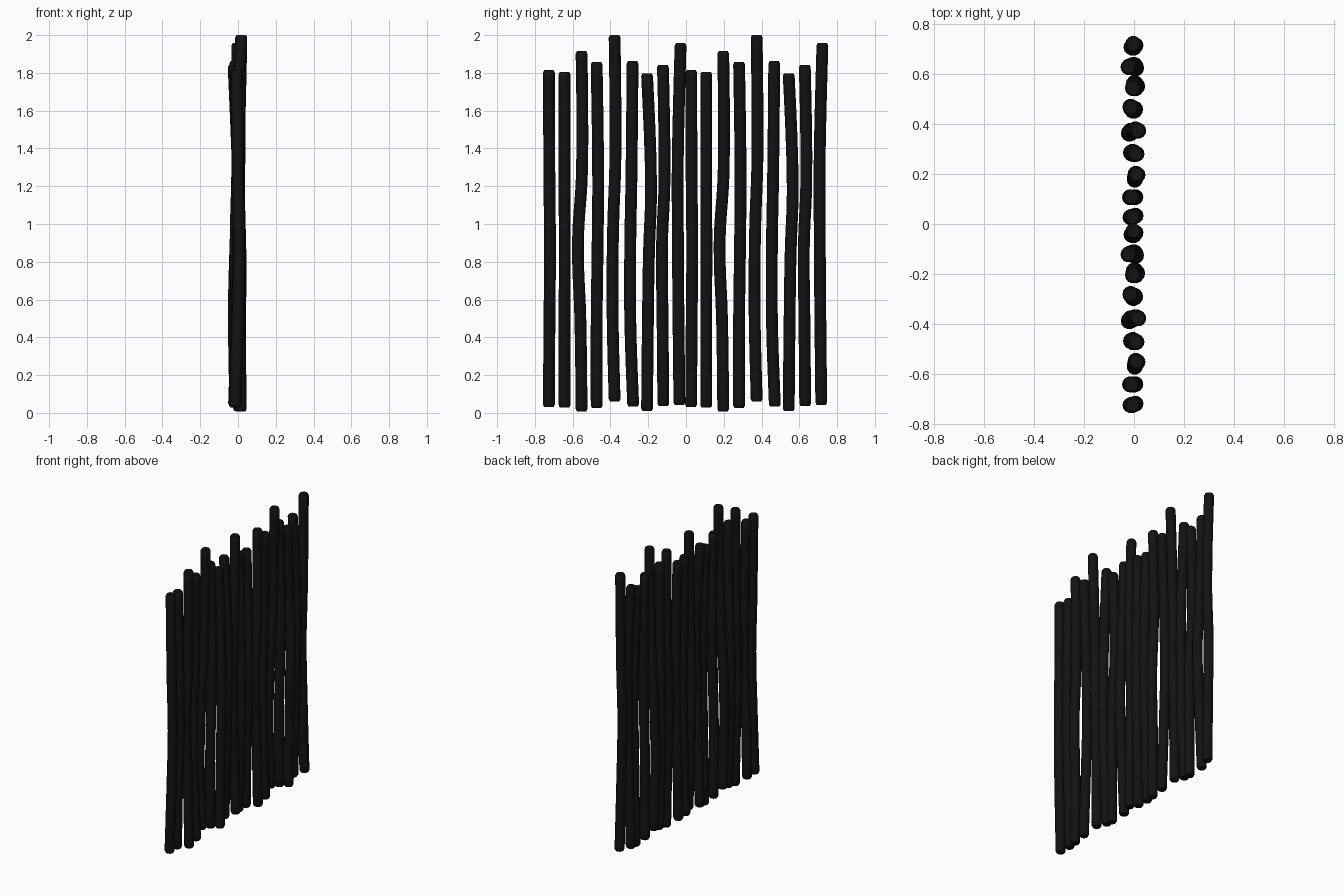
import bpy

if "Cube" in bpy.data.objects:
    bpy.data.objects.remove(bpy.data.objects["Cube"])

# Dark charred wood
mat = bpy.data.materials.new("dark_wood")
mat.diffuse_color = (0.006, 0.006, 0.006, 1)
mat.use_nodes = True
mat.node_tree.nodes["Principled BSDF"].inputs["Base Color"].default_value = mat.diffuse_color

RADIUS = 0.032
LEVELS = (0.0, 0.25, 0.47, 0.66, 1.0)      # fraction of height at each bend

# Nine pole shapes: bottom z, top z, sideways bends (y), depth bends (x), in 1/1000
SHAPES = [
    (0.030, 1.815, (0, 3, 6, 3, 0),       (-14, -2, 6, 0, -6)),
    (0.028, 1.805, (0, 0, 1, 0, 0),       (-16, -8, 5, 2, -10)),
    (0.008, 1.915, (0, -6, -19, 2, 0),    (14, 8, 3, 6, 10)),
    (0.026, 1.858, (0, 0, 5, 8, 0),       (10, -6, -12, -4, 6)),
    (0.060, 2.000, (0, -11, -8, 4, 0),    (-14, -21, -10, 2, 17)),
    (0.033, 1.862, (3, -12, -12, -6, 0),  (-14, -6, 2, 4, -14)),
    (0.010, 1.797, (0, 4, 10, 21, 0),     (6, 10, 12, 2, -4)),
    (0.036, 1.842, (2, -2, -5, 8, 0),     (-20, -4, 8, 2, -22)),
    (0.042, 1.957, (-4, -9, -12, -13, 2), (6, -4, -10, 0, -3)),
]
# Where each pole stands; the nine shapes are used twice
POSITIONS = [-0.726, -0.643, -0.553, -0.473, -0.378, -0.283, -0.206, -0.122, -0.031,
             0.027, 0.107, 0.197, 0.281, 0.374, 0.467, 0.544, 0.629, 0.720]


def make_pole(index, y):
    z0, z1, bend_y, bend_x = SHAPES[index % 9]
    pts = []
    for f, by, bx in zip(LEVELS, bend_y, bend_x):
        pts.append((bx / 1000, y + by / 1000, z0 + f * (z1 - z0), 1.0))
    # narrowed rims at both ends give softly rounded tips
    b, t = pts[0], pts[-1]
    pts[0] = (b[0], b[1], b[2] + 0.014, 1.0)
    pts[-1] = (t[0], t[1], t[2] - 0.014, 1.0)
    pts = [(b[0], b[1], b[2], 0.8)] + pts + [(t[0], t[1], t[2], 0.8)]

    curve = bpy.data.curves.new(f"pole_{index + 1}", 'CURVE')
    curve.dimensions = '3D'
    curve.bevel_depth = RADIUS
    curve.bevel_resolution = 5
    curve.resolution_u = 5
    curve.use_fill_caps = True
    spline = curve.splines.new('BEZIER')
    spline.bezier_points.add(len(pts) - 1)
    for p, (px, py, pz, r) in zip(spline.bezier_points, pts):
        p.co = (px, py, pz)
        p.radius = r
        p.handle_left_type = p.handle_right_type = 'AUTO'
    obj = bpy.data.objects.new(f"pole_{index + 1}", curve)
    bpy.context.collection.objects.link(obj)
    curve.materials.append(mat)
    return obj


poles = [make_pole(i, y) for i, y in enumerate(POSITIONS)]

# Turn the curves into smooth meshes with crisp end caps
bpy.ops.object.select_all(action='DESELECT')
for p in poles:
    p.select_set(True)
bpy.context.view_layer.objects.active = poles[0]
bpy.ops.object.convert(target='MESH')
bpy.ops.object.shade_smooth_by_angle()
